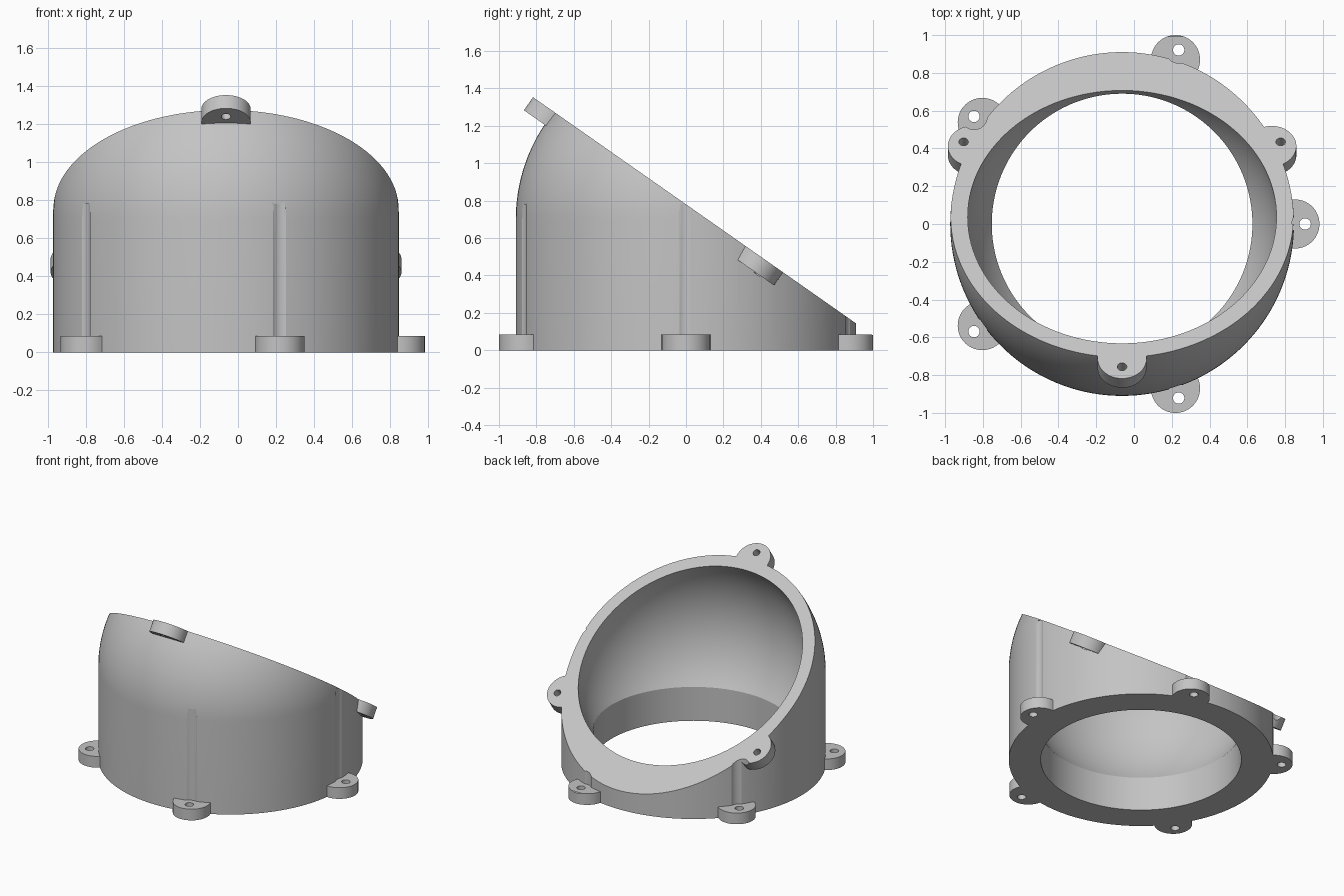
import bpy, bmesh, math
from mathutils import Matrix, Vector

if "Cube" in bpy.data.objects:
    bpy.data.objects.remove(bpy.data.objects["Cube"], do_unlink=True)

AXIS_X = -0.063            # housing axis
R_OUT, R_IN, R_HOLE = 0.91, 0.82, 0.69
SPHERE_Z = 0.70
TILT = math.radians(35)
TAB_T, TAB_R, TAB_D, SCREW_D = 0.085, 0.13, 0.915, 0.969

grey = bpy.data.materials.new("light grey")
grey.use_nodes = True
colour = (0.55, 0.55, 0.55, 1)
grey.diffuse_color = colour
grey.node_tree.nodes["Principled BSDF"].inputs["Base Color"].default_value = colour

# Base frame on the ground, rim frame on the sloped opening
base = Matrix.Translation((AXIS_X, 0, 0))
rim = Matrix.Translation((AXIS_X, 0.038, 0.7535)) @ Matrix.Rotation(-TILT, 4, 'X')


def finish(name, bm, matrix):
    bmesh.ops.recalc_face_normals(bm, faces=bm.faces)
    bm.transform(matrix)
    mesh = bpy.data.meshes.new(name)
    bm.to_mesh(mesh)
    bm.free()
    mesh.materials.append(grey)
    obj = bpy.data.objects.new(name, mesh)
    bpy.context.collection.objects.link(obj)
    return obj


def prism(name, outline, z0, z1, matrix):
    bm = bmesh.new()
    face = bm.faces.new([bm.verts.new((x, y, z0)) for x, y in outline])
    top = bmesh.ops.extrude_face_region(bm, geom=[face])["geom"]
    verts = [v for v in top if isinstance(v, bmesh.types.BMVert)]
    bmesh.ops.translate(bm, verts=verts, vec=(0, 0, z1 - z0))
    return finish(name, bm, matrix)


def arc(cx, cy, r, a0, a1, n):
    angles = [math.radians(a0 + (a1 - a0) * i / n) for i in range(n + 1)]
    return [(cx + r * math.cos(a), cy + r * math.sin(a)) for a in angles]


def tab(name, matrix, inner, z0, z1):
    outline = arc(TAB_D, 0, TAB_R, -90, 90, 32) + [(inner, TAB_R), (inner, -TAB_R)]
    return prism(name, outline, z0, z1, matrix)


def rod(name, matrix, r, z0, z1):
    return prism(name, arc(SCREW_D, 0, r, 0, 360, 40)[:-1], z0, z1, matrix)


def combine(target, tool, operation):
    mod = target.modifiers.new("combine", 'BOOLEAN')
    mod.operation, mod.solver, mod.object = operation, 'EXACT', tool
    bpy.context.view_layer.objects.active = target
    bpy.ops.object.modifier_apply(modifier=mod.name)
    bpy.data.objects.remove(tool, do_unlink=True)


# Housing: cylinder wall running into a spherical shell, with a base lip
bm = bmesh.new()
lip = math.degrees(math.acos(R_HOLE / R_IN))
profile = [(R_HOLE, 0), (R_OUT, 0)]
profile += arc(0, SPHERE_Z, R_OUT, 0, 50, 24)
profile += arc(0, SPHERE_Z, R_IN, 50, -lip, 40)
verts = [bm.verts.new((r, 0, z)) for r, z in profile]
edges = [bm.edges.new((v, verts[i - 1])) for i, v in enumerate(verts)]
bmesh.ops.spin(bm, geom=verts + edges, axis=(0, 0, 1), cent=(0, 0, 0),
               angle=math.tau, steps=144)
bmesh.ops.remove_doubles(bm, verts=bm.verts, dist=1e-4)
housing = finish("sloped_housing", bm, base)

base_frames = [base @ Matrix.Rotation(math.radians(72 * i), 4, 'Z') for i in range(5)]
rim_frames = [rim @ Matrix.Rotation(math.radians(a), 4, 'Z') for a in (-90, 30, 150)]

# Mounting tabs on the base and around the opening
for m in base_frames:
    combine(housing, tab("base_tab", m, 0.85, 0, TAB_T), 'UNION')
for m in rim_frames:
    combine(housing, tab("rim_tab", m, 0.895, -TAB_T, 0.04), 'UNION')

# Screw holes and the driver grooves above the base tabs
for m in base_frames:
    combine(housing, rod("base_screw_hole", m, 0.03, -0.05, 0.1), 'DIFFERENCE')
    combine(housing, rod("driver_groove", m, 0.07, TAB_T, 0.78), 'DIFFERENCE')
for m in rim_frames:
    combine(housing, rod("rim_screw_hole", m, 0.025, -TAB_T - 0.005, 0.1), 'DIFFERENCE')

# Sloped opening
square = [(-2, -2), (2, -2), (2, 2), (-2, 2)]
combine(housing, prism("slope_cutter", square, 0, 2, rim), 'DIFFERENCE')

bpy.ops.object.select_all(action='DESELECT')
housing.select_set(True)
bpy.context.view_layer.objects.active = housing
bpy.ops.object.shade_smooth_by_angle(angle=math.radians(25))
